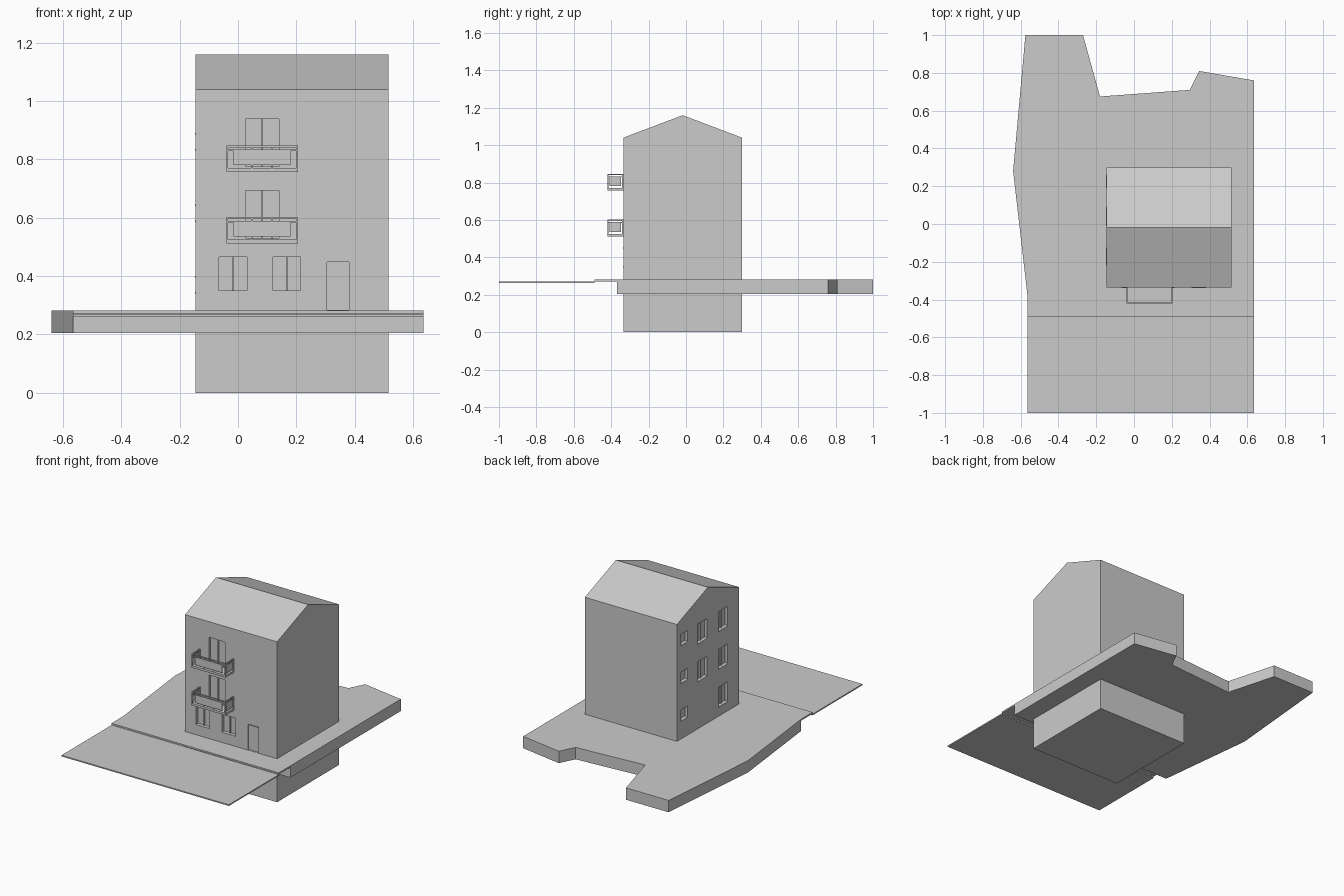
import bpy, bmesh

if "Cube" in bpy.data.objects:
    bpy.data.objects.remove(bpy.data.objects["Cube"])

X0, X1, Y0, Y1 = -0.145, 0.515, -0.335, 0.30   # house footprint
STOREY = 0.245


def finish(name, bm):
    bmesh.ops.recalc_face_normals(bm, faces=bm.faces)
    me = bpy.data.meshes.new(name)
    bm.to_mesh(me)
    bm.free()
    ob = bpy.data.objects.new(name, me)
    bpy.context.collection.objects.link(ob)
    return ob


def add_box(bm, a, b):
    verts = bmesh.ops.create_cube(bm, size=1)["verts"]
    for v in verts:
        for i in range(3):
            v.co[i] = a[i] if v.co[i] < 0 else b[i]


def boxes(name, items):
    bm = bmesh.new()
    for a, b in items:
        add_box(bm, a, b)
    return finish(name, bm)


def prism(name, points, offset):
    bm = bmesh.new()
    face = bm.faces.new([bm.verts.new(p) for p in points])
    ext = bmesh.ops.extrude_face_region(bm, geom=[face])["geom"]
    moved = [g for g in ext if isinstance(g, bmesh.types.BMVert)]
    bmesh.ops.translate(bm, verts=moved, vec=offset)
    return finish(name, bm)


# Ground plate, kerb strip and road
outline = [(-0.565, -0.37), (0.635, -0.37), (0.635, 0.76), (0.345, 0.81),
           (0.295, 0.71), (-0.18, 0.675), (-0.27, 1), (-0.575, 1), (-0.64, 0.28)]
prism("ground", [(x, y, 0.205) for x, y in outline], (0, 0, 0.077))
boxes("pavement", [((-0.565, -0.49, 0.272), (0.635, -0.37, 0.282))])
boxes("road", [((-0.565, -1, 0.262), (0.635, -0.488, 0.27))])

# House body with gable roof
house = prism("house", [(X0, Y0, 0), (X0, Y1, 0), (X0, Y1, 1.04),
                        (X0, -0.0175, 1.16), (X0, Y0, 1.04)], (X1 - X0, 0, 0))

# Openings: (start, end, bottom, top) along each wall
front_windows = [(-0.065, 0.03, 0.35, 0.465), (0.12, 0.215, 0.35, 0.465)]
front_doors = [(0.025, 0.14, 0.53 + i * STOREY, 0.693 + i * STOREY) for i in range(2)]
entrance = [(0.305, 0.38, 0.283, 0.448)]
side_windows = []
for i in range(3):
    z = i * STOREY
    side_windows.append((0.19, 0.26, 0.40 + z, 0.47 + z))
    side_windows.append((-0.22, -0.125, 0.345 + z, 0.47 + z))
    if i:
        side_windows.append((-0.01, 0.09, 0.345 + z, 0.47 + z))

D = 0.02
cuts = [((a, Y0 - 0.05, b), (c, Y0 + D, d)) for a, c, b, d in front_windows + front_doors]
cuts += [((a, Y0 - 0.05, b), (c, Y0 + 0.008, d)) for a, c, b, d in entrance]
cuts += [((X0 - 0.05, a, b), (X0 + D, c, d)) for a, c, b, d in side_windows]
cutter = boxes("opening_cutter", cuts)
mod = house.modifiers.new("openings", 'BOOLEAN')
mod.operation, mod.object, mod.solver = 'DIFFERENCE', cutter, 'EXACT'
bpy.context.view_layer.objects.active = house
bpy.ops.object.modifier_apply(modifier="openings")
bpy.data.objects.remove(cutter)

# Window and door mullions, sills
M = 0.003
mullions, sills = [], []
for a, c, b, d in front_windows + front_doors:
    m = (a + c) / 2
    mullions.append(((m - M, Y0 + 0.012, b), (m + M, Y0 + D, d)))
for a, c, b, d in side_windows:
    m = (a + c) / 2
    if c - a > 0.08:
        mullions.append(((X0 + 0.012, m - M, b), (X0 + D, m + M, d)))
    sills.append(((X0 - 0.003, a, b - 0.004), (X0 + D, c, b)))
for a, c, b, d in front_windows:
    sills.append(((a, Y0 - 0.003, b - 0.004), (c, Y0 + D, b)))
for a, c, b, d in entrance:
    sills.append(((a, Y0 - 0.003, d), (c, Y0 + 0.008, d + 0.004)))
boxes("mullions", mullions)
boxes("sills", sills)


# Balconies: slab, posts, rails and infill panels
def balcony(name, z):
    xa, xb, ya, yb, t = -0.04, 0.205, -0.42, Y0, 0.006
    boxes(name + "_slab", [((xa, ya, z), (xb, yb, z + 0.014))])
    rails = []
    for lo, hi in ((0.083, 0.09), (0.072, 0.076)):
        rails.append(((xa, ya, z + lo), (xb, ya + t, z + hi)))
        for x in (xa, xb - t):
            rails.append(((x, ya + t, z + lo), (x + t, yb, z + hi)))
    for x in (xa, xb - t):
        for y in (ya, yb - t):
            rails.append(((x, y, z + 0.014), (x + t, y + t, z + 0.083)))
    for x in (0.045, 0.115):
        rails.append(((x, ya + 0.003, z + 0.014), (x + 0.004, ya + t, z + 0.083)))
    boxes(name + "_railing", rails)
    p0, p1 = z + 0.024, z + 0.073
    panels = [((-0.015, ya + 0.001, p0), (0.18, ya + 0.004, p1))]
    for x in (xa + 0.001, xb - 0.004):
        panels.append(((x, ya + 0.012, p0), (x + 0.003, yb - 0.012, p1)))
    boxes(name + "_panels", panels)


balcony("lower_balcony", 0.512)
balcony("upper_balcony", 0.512 + STOREY)
